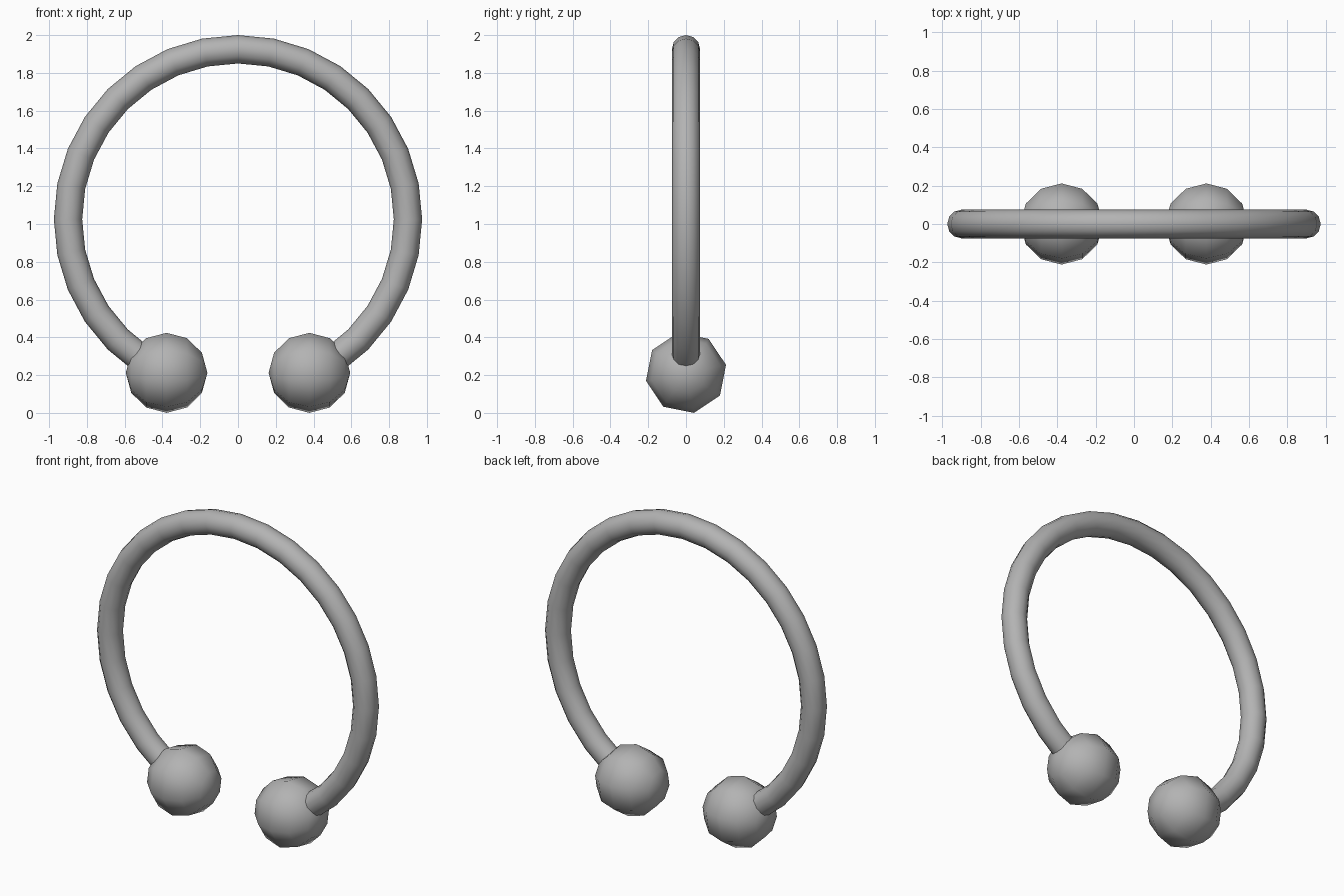
import bpy, bmesh, math
from mathutils import Matrix, Vector

if "Cube" in bpy.data.objects:
    bpy.data.objects.remove(bpy.data.objects["Cube"])

metal = bpy.data.materials.new("grey_metal")
metal.diffuse_color = (0.45, 0.45, 0.45, 1)
metal.use_nodes = True
metal.node_tree.nodes["Principled BSDF"].inputs["Base Color"].default_value = metal.diffuse_color


def finish(bm, name):
    bmesh.ops.recalc_face_normals(bm, faces=bm.faces)
    for f in bm.faces:
        f.smooth = len(f.verts) <= 4
    mesh = bpy.data.meshes.new(name)
    bm.to_mesh(mesh)
    bm.free()
    mesh.materials.append(metal)
    obj = bpy.data.objects.new(name, mesh)
    bpy.context.collection.objects.link(obj)


# Open ring: a round section swept in steps of 1/32 turn, both ends hidden in the balls
RING_R, TUBE_R, CENTRE_Z, SIDES = 0.9, 0.075, 1.025, 12
bm = bmesh.new()
loops = []
for i in range(-14, 15):
    a = math.tau * i / 32
    out = Vector((math.sin(a), 0, math.cos(a)))
    loop = []
    for j in range(SIDES):
        t = math.tau * j / SIDES
        p = out * (RING_R + TUBE_R * math.cos(t))
        loop.append(bm.verts.new((p.x, TUBE_R * math.sin(t), p.z + CENTRE_Z)))
    loops.append(loop)
for a, b in zip(loops, loops[1:]):
    for j in range(SIDES):
        k = (j + 1) % SIDES
        bm.faces.new((a[j], a[k], b[k], b[j]))
bm.faces.new(loops[0])
bm.faces.new(loops[-1])
finish(bm, "open_ring")

# End balls: eight-sided spheres with their poles along x
for side, name in ((-1, "left_ball"), (1, "right_ball")):
    bm = bmesh.new()
    place = (Matrix.Translation((0.378 * side, 0, 0.212))
             @ Matrix.Rotation(math.radians(11.25), 4, 'X')
             @ Matrix.Rotation(math.radians(90), 4, 'Y'))
    bmesh.ops.create_uvsphere(bm, u_segments=8, v_segments=6, radius=0.216, matrix=place)
    finish(bm, name)
